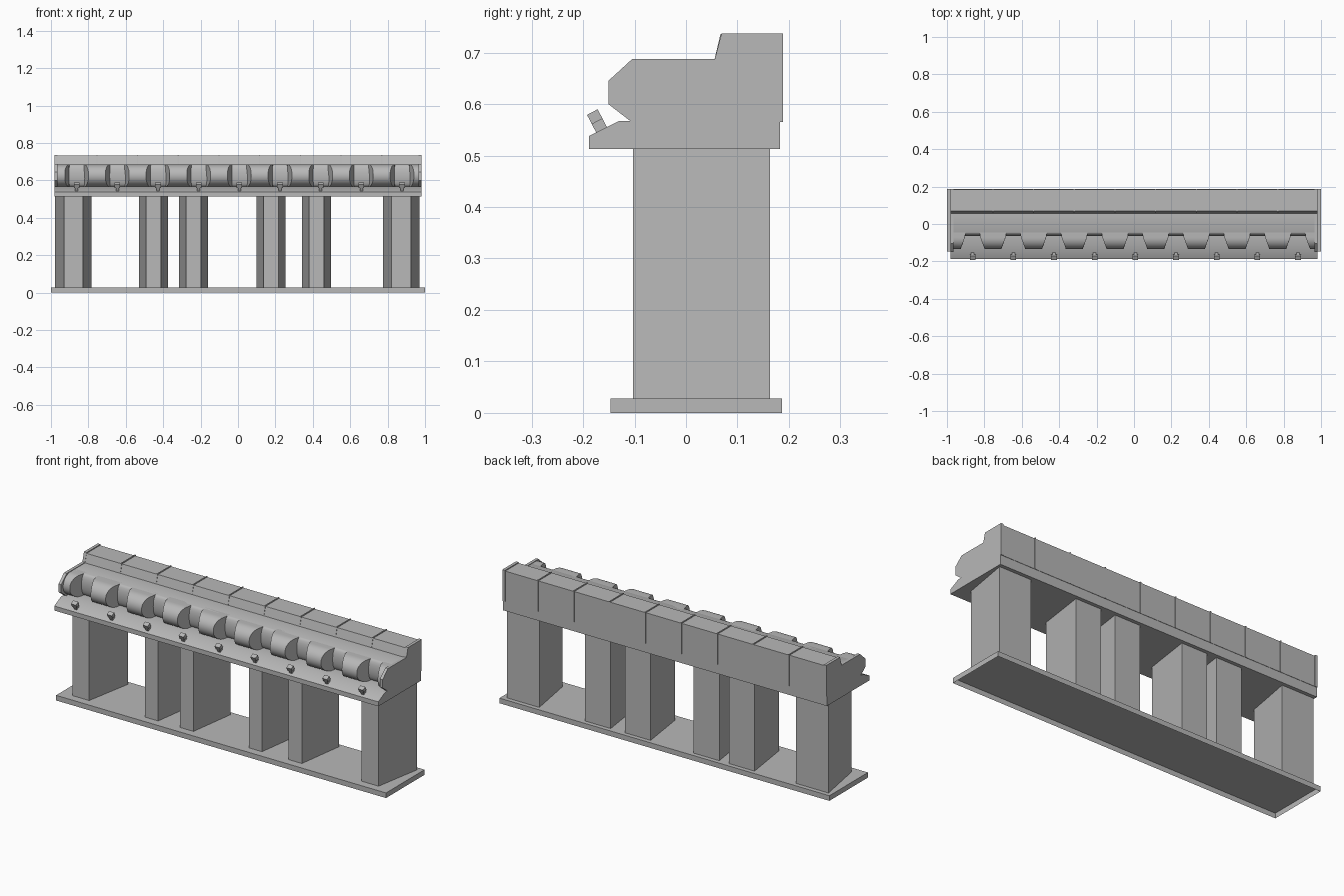
import bpy, bmesh, math

cube = bpy.data.objects.get("Cube")
if cube:
    bpy.data.objects.remove(cube, do_unlink=True)

grey = bpy.data.materials.new("plain grey")
grey.use_nodes = True
grey.diffuse_color = (0.48, 0.48, 0.48, 1)
grey.node_tree.nodes["Principled BSDF"].inputs["Base Color"].default_value = grey.diffuse_color


def finish(name, bm, smooth=False):
    mesh = bpy.data.meshes.new(name)
    bm.to_mesh(mesh)
    bm.free()
    mesh.materials.append(grey)
    obj = bpy.data.objects.new(name, mesh)
    bpy.context.collection.objects.link(obj)
    if smooth:
        bpy.context.view_layer.objects.active = obj
        obj.select_set(True)
        bpy.ops.object.shade_smooth_by_angle(angle=math.radians(35))
        obj.select_set(False)
    return obj


def loft(bm, start, end):
    """Closed prism between two matching outlines."""
    a = [bm.verts.new(p) for p in start]
    b = [bm.verts.new(p) for p in end]
    faces = [bm.faces.new(a), bm.faces.new(b)]
    for i in range(len(a)):
        j = (i + 1) % len(a)
        faces.append(bm.faces.new((a[i], a[j], b[j], b[i])))
    bmesh.ops.recalc_face_normals(bm, faces=faces)
    return faces


def extrude_x(bm, profile, left, right):
    """Extrude a (y, z) profile; the ends may depend on y."""
    return loft(bm, [(left(y), y, z) for y, z in profile],
                [(right(y), y, z) for y, z in profile])


def straight(bm, profile, x0, x1):
    return extrude_x(bm, profile, lambda y: x0, lambda y: x1)


def rect(y0, y1, z0, z1):
    return [(y0, z0), (y1, z0), (y1, z1), (y0, z1)]


def arc(cy, cz, ry, rz, a0, a1, n):
    angles = [math.radians(a0 + (a1 - a0) * i / n) for i in range(n + 1)]
    return [(cy + ry * math.cos(a), cz + rz * math.sin(a)) for a in angles]


BASE_TOP, DECK, FLOOR, UNDER = 0.028, 0.685, 0.567, 0.513
HALF = 0.98
PITCH = 0.2175
centres = [0.007 + PITCH * k for k in range(-4, 5)]
joints = [c + PITCH / 2 for c in centres[:-1]]

# Base tray, open underneath
bm = bmesh.new()
faces = straight(bm, rect(-0.147, 0.187, 0, BASE_TOP), -1, 1)
bottom = min(faces, key=lambda f: f.calc_center_median().z)
bmesh.ops.delete(bm, geom=[bottom], context="FACES_ONLY")
finish("base_tray", bm)

# Legs: narrow at the front, wide at the back
legs = [(-0.978, -0.782, 0.05), (-0.53, -0.374, 0.04), (-0.316, -0.16, 0.04),
        (0.1, 0.255, 0.04), (0.342, 0.497, 0.04), (0.775, 0.97, 0.052)]
for i, (x0, x1, half) in enumerate(legs):
    bm = bmesh.new()
    mid = (x0 + x1) / 2
    plan = [(mid - half, -0.103), (mid + half, -0.103), (x1, 0.163), (x0, 0.163)]
    loft(bm, [(x, y, BASE_TOP) for x, y in plan], [(x, y, UNDER) for x, y in plan])
    finish(f"leg_{i + 1}", bm)

# Main body: front lip, floor, rounded recess wall, deck and raised back
body = [(0.183, UNDER), (-0.188, UNDER), (-0.188, 0.538), (-0.13, FLOOR), (-0.045, FLOOR)]
body += arc(-0.045, 0.626, 0.02, 0.059, 270, 90, 10)[1:]
body += [(0.056, DECK), (0.069, 0.732), (0.185, 0.732), (0.185, 0.565), (0.183, 0.565)]
bm = bmesh.new()
straight(bm, body, -HALF, HALF)
finish("main_body", bm, True)

# Rounded rolls between the tapered notches
roll = [(-0.03, DECK)] + arc(-0.072, 0.626, 0.062, 0.059, 90, 270, 18) + [(-0.03, FLOOR)]


def notch(y):
    return 0.035 + 0.028 * min(1, max(0, (-0.055 - y) / 0.075))


for i in range(len(centres) + 1):
    bm = bmesh.new()
    left = (lambda y: centres[i - 1] + notch(y)) if i else (lambda y: -HALF)
    right = (lambda y: centres[i] - notch(y)) if i < len(centres) else (lambda y: HALF)
    extrude_x(bm, roll, left, right)
    finish(f"front_roll_{i + 1}", bm, True)

# End panels
panel = [(0.183, UNDER), (-0.188, UNDER), (-0.188, 0.538), (-0.13, FLOOR),
         (-0.108, FLOOR), (-0.151, 0.6), (-0.151, 0.645), (-0.104, 0.688),
         (0.056, 0.688), (0.069, 0.737), (0.188, 0.737), (0.188, 0.565), (0.183, 0.565)]
for side, name in ((-1, "right_end_panel"), (1, "left_end_panel")):
    bm = bmesh.new()
    straight(bm, panel, side * 0.966, side * 0.982)
    finish(name, bm)

# Thin seam strips over the raised back
seam = [(0.055, DECK), (0.067, 0.736), (0.188, 0.736), (0.188, 0.565), (0.15, 0.565)]
bm = bmesh.new()
for x in joints:
    straight(bm, seam, x - 0.003, x + 0.003)
finish("back_seams", bm)

# Small tilted clips on the lip: slim stem with a wider head
foot, tip, across = (-0.163, 0.548), (-0.182, 0.5845), (0.0103, 0.0055)


def clip_outline(t0, t1):
    pts = []
    for t, s in ((t0, -1), (t0, 1), (t1, 1), (t1, -1)):
        pts.append(tuple(foot[k] + t * (tip[k] - foot[k]) + s * across[k] for k in (0, 1)))
    return pts


for i, c in enumerate(centres):
    bm = bmesh.new()
    straight(bm, clip_outline(-0.1, 0.5), c - 0.008, c + 0.008)
    straight(bm, clip_outline(0.5, 1), c - 0.015, c + 0.015)
    finish(f"lip_clip_{i + 1}", bm)
